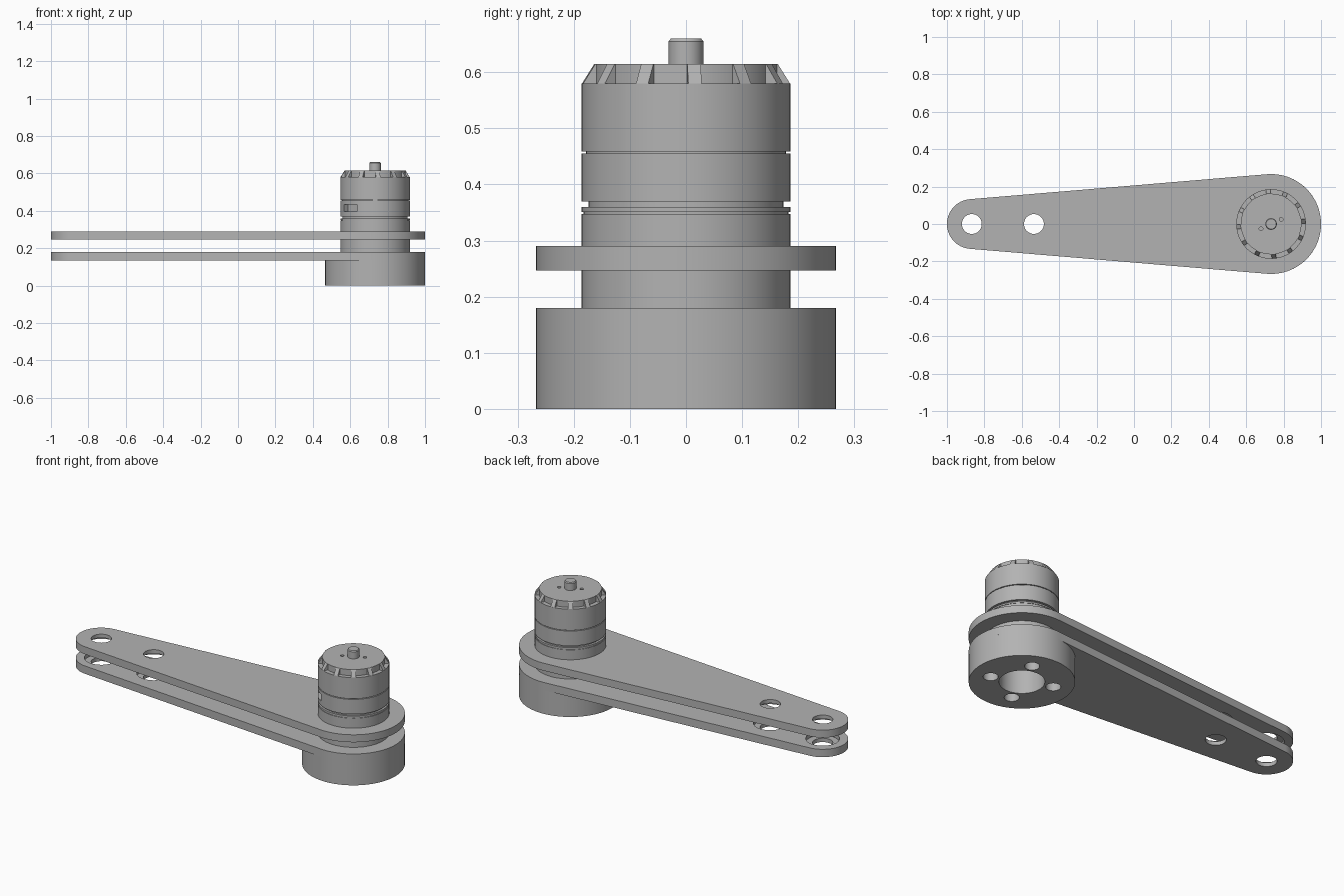
import bpy, bmesh, math
from mathutils import Matrix

if "Cube" in bpy.data.objects:
    bpy.data.objects.remove(bpy.data.objects["Cube"])

AXIS, TIP, SLOT = 0.733, -0.867, -0.535   # x of motor axis and arm holes
BIG, SMALL, HOLE = 0.267, 0.133, 0.053

grey = bpy.data.materials.new("plain grey")
grey.use_nodes = True
grey.diffuse_color = (0.45, 0.45, 0.45, 1)
grey.node_tree.nodes["Principled BSDF"].inputs["Base Color"].default_value = grey.diffuse_color


def finish(name, bm):
    bmesh.ops.recalc_face_normals(bm, faces=bm.faces)
    mesh = bpy.data.meshes.new(name)
    bm.to_mesh(mesh)
    bm.free()
    mesh.materials.append(grey)
    obj = bpy.data.objects.new(name, mesh)
    bpy.context.collection.objects.link(obj)
    return obj


def prism(name, outline, z0, z1):
    bm = bmesh.new()
    face = bm.faces.new([bm.verts.new((x, y, z0)) for x, y in outline])
    top = bmesh.ops.extrude_face_region(bm, geom=[face])["geom"]
    verts = [v for v in top if isinstance(v, bmesh.types.BMVert)]
    bmesh.ops.translate(bm, verts=verts, vec=(0, 0, z1 - z0))
    return finish(name, bm)


def arc(x, y, r, start, end, n):
    steps = [start + (end - start) * i / n for i in range(n + 1)]
    return [(x + r * math.cos(a), y + r * math.sin(a)) for a in steps]


def cylinder(name, x, y, r, z0, z1, n=64):
    return prism(name, arc(x, y, r, 0, math.tau, n)[:-1], z0, z1)


def lathe(name, profile, n=96):
    """Closed solid of revolution around the motor axis from (radius, z) points."""
    bm = bmesh.new()
    rings = [[bm.verts.new((x, y, z)) for x, y in arc(AXIS, 0, r, 0, math.tau, n)[:-1]]
             for r, z in profile]
    for low, high in zip(rings, rings[1:]):
        for i in range(n):
            j = (i + 1) % n
            bm.faces.new((low[i], low[j], high[j], high[i]))
    bm.faces.new(rings[0])
    bm.faces.new(rings[-1])
    return finish(name, bm)


def select(obj):
    bpy.ops.object.select_all(action="DESELECT")
    obj.select_set(True)
    bpy.context.view_layer.objects.active = obj


def cut(obj, cutters):
    for cutter in cutters:
        mod = obj.modifiers.new("cut", "BOOLEAN")
        mod.operation, mod.solver, mod.object = "DIFFERENCE", "EXACT", cutter
        select(obj)
        bpy.ops.object.modifier_apply(modifier=mod.name)
        bpy.data.objects.remove(cutter)


def smooth(obj):
    select(obj)
    bpy.ops.object.shade_smooth_by_angle(angle=math.radians(25))


# Two tapered arm plates with through holes and facing bearing seats
tangent = math.acos((SMALL - BIG) / (AXIS - TIP))
outline = (arc(AXIS, 0, BIG, -tangent, tangent, 48)
           + arc(TIP, 0, SMALL, tangent, math.tau - tangent, 40))
lower = prism("lower_arm_plate", outline, 0.135, 0.18)
upper = prism("upper_arm_plate", outline, 0.247, 0.29)
for plate, seat0, seat1 in ((lower, 0.157, 0.2), (upper, 0.23, 0.269)):
    for x in (TIP, SLOT):
        cut(plate, [cylinder("hole", x, 0, HOLE, 0.1, 0.35),
                    cylinder("seat", x, 0, 0.088, seat0, seat1)])
cut(lower, [cylinder("bore", AXIS, 0, 0.115, 0.1, 0.2)])
cut(upper, [cylinder("bore", AXIS, 0, 0.18, 0.2, 0.35)])

# Round base with a central bore and four bolt holes
base = cylinder("base_disc", AXIS, 0, BIG, 0, 0.135, 96)
cut(base, [cylinder("bore", AXIS, 0, 0.115, -0.1, 0.2)])
for k in range(4):
    a = math.radians(68 + 90 * k)
    cut(base, [cylinder("bolt_hole", AXIS + 0.165 * math.cos(a), 0.165 * math.sin(a),
                        0.038, -0.1, 0.11, 32)])

# Motor body: grooved housing with a narrower crown
R, CROWN = 0.186, 0.162
motor = lathe("motor_housing", [
    (R, 0.18), (R, 0.347), (0.183, 0.347), (0.183, 0.351), (R, 0.351), (R, 0.36),
    (0.174, 0.36), (0.174, 0.37), (R, 0.37), (R, 0.455), (0.178, 0.455), (0.178, 0.459),
    (R, 0.459), (R, 0.58), (CROWN, 0.58), (CROWN, 0.615)])
for side in (1, -1):
    cut(motor, [cylinder("pin_hole", AXIS + side * 0.054, side * 0.025, 0.01, 0.59, 0.65, 24)])

# Connector opening in the motor wall
bm = bmesh.new()
turn = Matrix.Translation((AXIS, 0, 0)) @ Matrix.Rotation(math.radians(223), 4, "Z")
bmesh.ops.create_cube(bm, size=1, matrix=turn @ Matrix.Translation((0.19, 0, 0.415))
                      @ Matrix.Diagonal((0.08, 0.1, 0.04, 1)))
cut(motor, [finish("opening", bm)])

# Sloped ribs around the crown
bm = bmesh.new()
for k in range(12):
    turn = Matrix.Translation((AXIS, 0, 0)) @ Matrix.Rotation(math.radians(5 + 30 * k), 4, "Z")
    sides = []
    for y in (-0.012, 0.012):
        wedge = ((0.155, 0.579), (0.1855, 0.579), (0.163, 0.615), (0.155, 0.615))
        sides.append([bm.verts.new(turn @ Matrix.Translation((x, y, z)).to_translation())
                      for x, z in wedge])
    bm.faces.new(sides[0])
    bm.faces.new(sides[1])
    for i in range(4):
        j = (i + 1) % 4
        bm.faces.new((sides[0][i], sides[0][j], sides[1][j], sides[1][i]))
finish("crown_ribs", bm)

# Output shaft with a chamfered end
shaft = lathe("output_shaft", [(0.031, 0.612), (0.031, 0.655), (0.027, 0.66)], 40)

for obj in (lower, upper, base, motor, shaft):
    smooth(obj)
